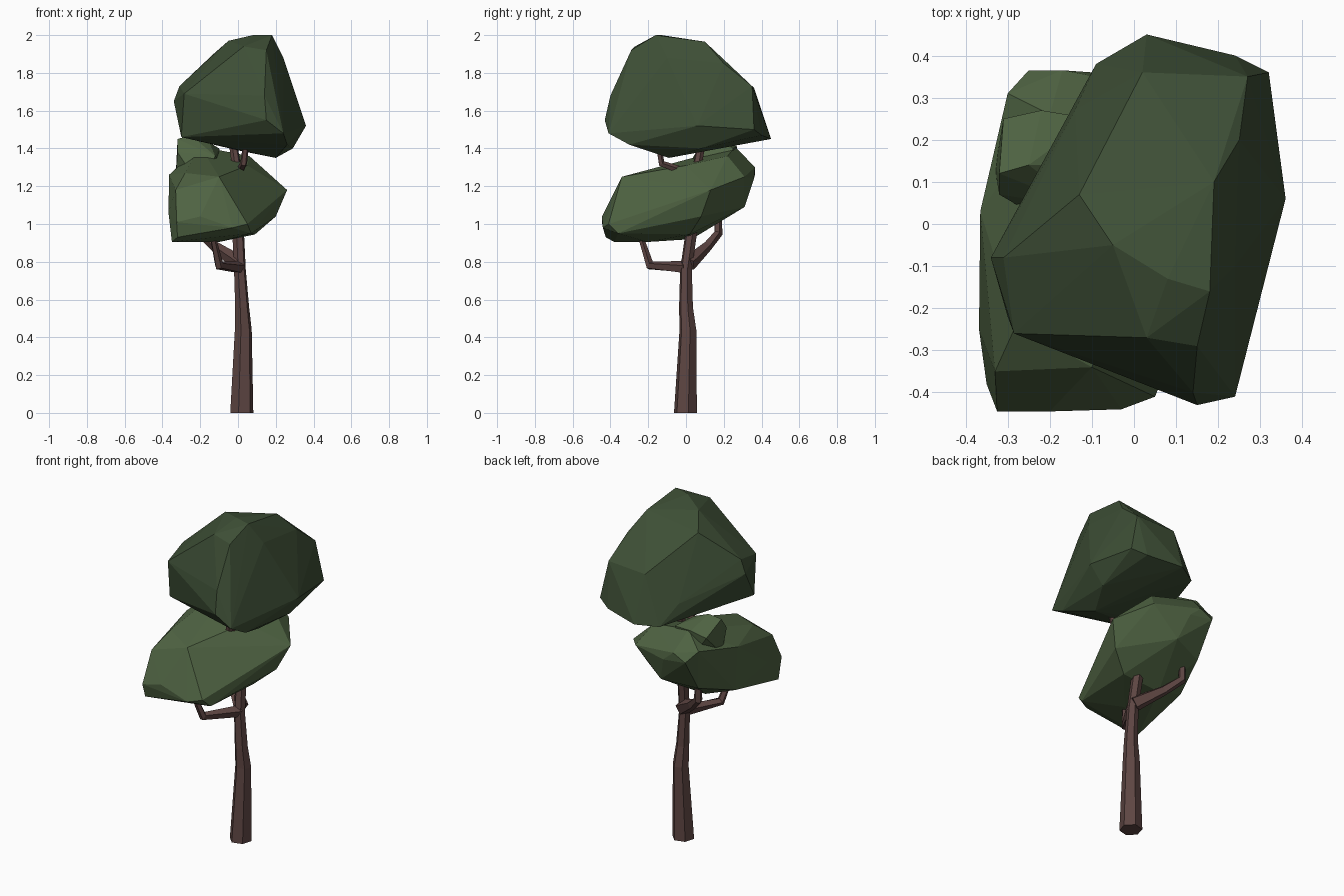
import bpy, bmesh, math
from mathutils import Vector


def material(name, rgb):
    m = bpy.data.materials.new(name)
    m.diffuse_color = (*rgb, 1)
    return m


bark = material("bark", (0.11, 0.06, 0.055))
dark_leaf = material("dark_leaf", (0.047, 0.077, 0.036))
light_leaf = material("light_leaf", (0.078, 0.125, 0.055))


def finish(name, bm, mat):
    bmesh.ops.recalc_face_normals(bm, faces=bm.faces)
    me = bpy.data.meshes.new(name)
    bm.to_mesh(me)
    bm.free()
    me.materials.append(mat)
    ob = bpy.data.objects.new(name, me)
    bpy.context.collection.objects.link(ob)
    return ob


def hull(name, pts, mat):
    """Faceted foliage clump wrapped around a few corner points."""
    bm = bmesh.new()
    for p in pts:
        bm.verts.new(p)
    bmesh.ops.convex_hull(bm, input=bm.verts[:])
    loose = [v for v in bm.verts if not v.link_faces]
    bmesh.ops.delete(bm, geom=loose, context='VERTS')
    return finish(name, bm, mat)


def limb(name, path, sides, level=False):
    """Tapered tube along (x, y, z, radius) points."""
    bm = bmesh.new()
    pts = [Vector(p[:3]) for p in path]
    rings = []
    for i, p in enumerate(pts):
        d = Vector((0, 0, 1))
        if not level:
            d = (pts[min(i + 1, len(pts) - 1)] - pts[max(i - 1, 0)]).normalized()
        u = (Vector((1, 0, 0)) - d * d.x).normalized()
        w = d.cross(u)
        ring = []
        for k in range(sides):
            a = 2 * math.pi * k / sides + 0.25
            ring.append(bm.verts.new(p + (u * math.cos(a) + w * math.sin(a)) * path[i][3]))
        rings.append(ring)
    for a, b in zip(rings, rings[1:]):
        for k in range(sides):
            n = (k + 1) % sides
            bm.faces.new((a[k], a[n], b[n], b[k]))
    bm.faces.new(rings[0])
    bm.faces.new(rings[-1])
    return finish(name, bm, bark)


# Trunk, running up through the lower foliage
limb("trunk", [(0.02, -0.003, 0, 0.063), (0.028, 0.01, 0.44, 0.046), (0.022, 0, 0.56, 0.038),
               (0.01, 0, 0.76, 0.032), (0, 0.03, 0.97, 0.032), (0, 0.05, 1.25, 0.026),
               (-0.03, 0.085, 1.45, 0.022)], 6, True)

# Branches
limb("front_branch", [(0.01, 0, 0.77, 0.035), (-0.10, -0.19, 0.78, 0.025),
                      (-0.14, -0.25, 0.96, 0.014)], 5)
limb("back_branch", [(0.01, 0.01, 0.79, 0.045), (-0.12, 0.11, 0.88, 0.028),
                     (-0.20, 0.17, 0.95, 0.024), (-0.20, 0.17, 1.05, 0.02)], 5)
limb("upper_branch", [(0.0, 0.04, 1.26, 0.024), (0.03, -0.13, 1.32, 0.019),
                      (0.05, -0.16, 1.50, 0.013)], 5)

# Upper foliage
hull("upper_foliage", [
    (0.03, 0.45, 1.45), (0.24, 0.40, 1.47), (0.32, 0.36, 1.50), (0.36, 0.06, 1.52),
    (0.26, -0.30, 1.42), (0.24, -0.41, 1.48), (0.15, -0.43, 1.55), (0.14, -0.40, 1.68),
    (-0.285, -0.26, 1.69), (-0.30, -0.22, 1.46), (-0.34, -0.08, 1.65), (-0.31, -0.08, 1.73),
    (-0.09, 0.38, 1.44), (-0.05, -0.32, 1.73), (-0.14, 0.27, 1.55), (0.08, -0.13, 2.0),
    (0.18, -0.16, 2.0), (-0.05, -0.05, 1.97), (0.19, 0.10, 1.965), (0.25, 0.20, 1.85),
    (0.27, 0.35, 1.73), (-0.13, 0.07, 1.90), (0.03, -0.27, 1.94), (0.15, -0.29, 1.92),
    (0.15, -0.33, 1.82), (0.02, 0.36, 1.72), (0.20, -0.09, 1.35), (0.29, 0.08, 1.40),
    (0.0, -0.08, 1.39), (0.24, -0.10, 1.88),
], dark_leaf)

# Lower foliage: slanted slab with a raised knob on its left
lower = hull("lower_foliage", [
    (-0.325, -0.445, 1.01), (-0.32, -0.425, 0.93), (-0.35, -0.38, 0.905), (-0.03, -0.44, 0.98),
    (-0.2, -0.445, 1.04), (0.05, -0.41, 1.0), (0.07, -0.36, 0.95), (-0.33, -0.35, 1.18),
    (-0.28, -0.24, 1.27), (-0.10, -0.34, 1.25), (-0.368, -0.25, 1.06), (-0.365, 0.03, 1.26),
    (-0.20, 0.26, 1.41), (0.06, 0.22, 1.36), (-0.30, 0.31, 1.32), (-0.25, 0.365, 1.26),
    (-0.10, 0.36, 1.24), (-0.17, 0.365, 1.30), (0.12, 0.31, 1.25), (0.26, 0.13, 1.18),
    (0.20, 0.08, 1.04), (0.10, -0.20, 1.10), (0.09, 0.02, 0.945), (-0.10, -0.20, 0.905),
    (-0.15, 0.03, 0.92), (-0.05, 0.31, 1.09), (-0.25, 0.24, 1.06), (-0.33, 0.0, 0.98),
    (0.05, 0.0, 1.31),
], light_leaf)
knob = hull("foliage_knob", [
    (-0.32, 0.12, 1.45), (-0.25, 0.14, 1.47), (-0.15, 0.14, 1.43), (-0.32, 0.07, 1.38),
    (-0.31, 0.25, 1.38), (-0.22, 0.27, 1.41), (-0.10, 0.25, 1.40), (-0.12, 0.04, 1.36),
    (-0.33, 0.13, 1.25), (-0.20, 0.0, 1.20), (-0.05, 0.15, 1.22), (-0.20, 0.25, 1.22),
], light_leaf)
join = lower.modifiers.new("join_knob", 'BOOLEAN')
join.operation = 'UNION'
join.solver = 'EXACT'
join.object = knob
knob.hide_render = True
knob.hide_viewport = True
